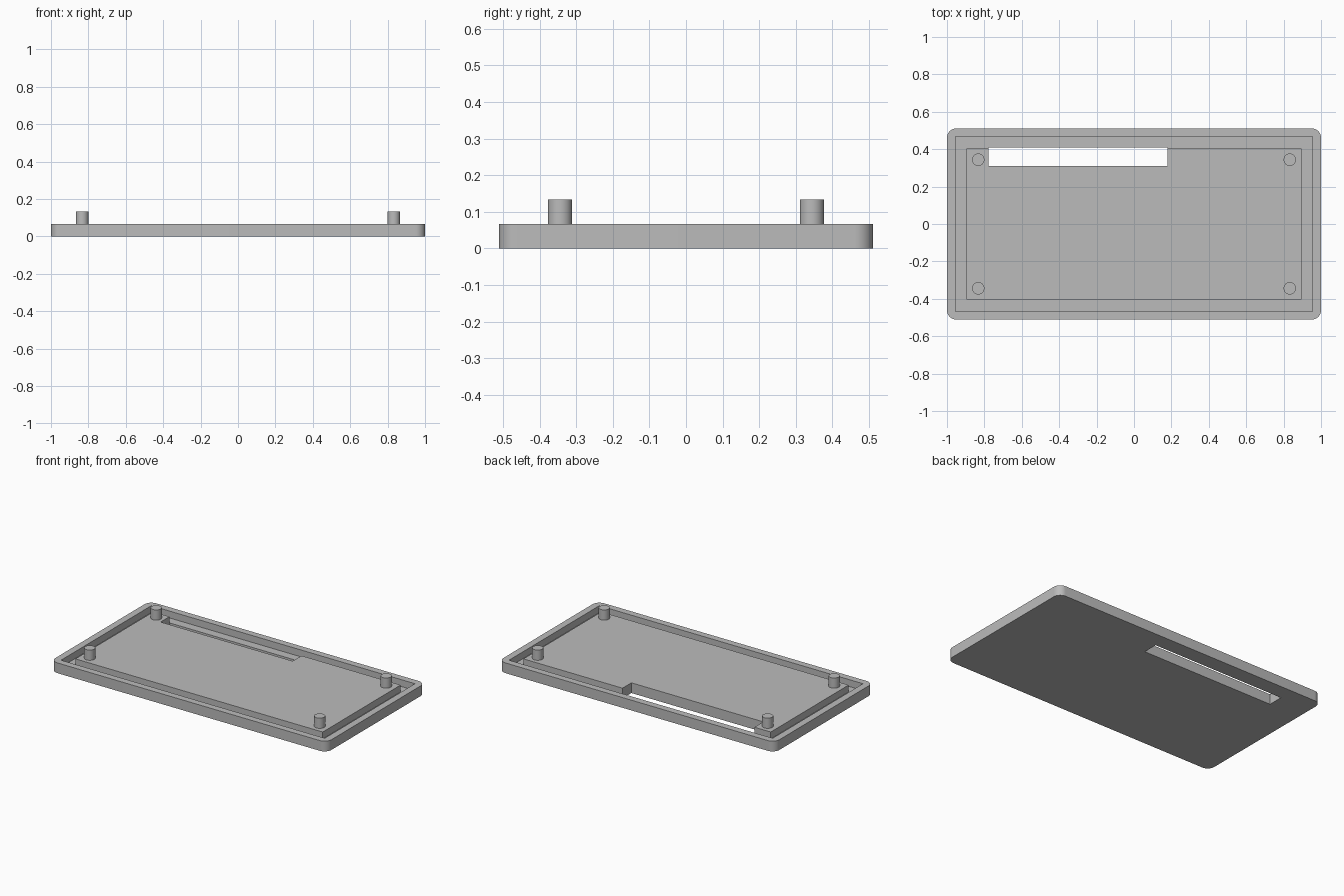
import bpy
import bmesh
from mathutils import Matrix, Vector

if "Cube" in bpy.data.objects:
    bpy.data.objects.remove(bpy.data.objects["Cube"], do_unlink=True)

TOP = 0.067      # plate thickness
FLOOR = 0.022    # bottom of the groove
PIN_TOP = 0.134

grey = bpy.data.materials.new("plain grey")
grey.use_nodes = True
colour = (0.5, 0.5, 0.5, 1)
grey.diffuse_color = colour
grey.node_tree.nodes["Principled BSDF"].inputs["Base Color"].default_value = colour


def finish(bm, name):
    mesh = bpy.data.meshes.new(name)
    bm.to_mesh(mesh)
    bm.free()
    mesh.materials.append(grey)
    obj = bpy.data.objects.new(name, mesh)
    bpy.context.collection.objects.link(obj)
    return obj


def box(name, x0, x1, y0, y1, z0, z1, radius=0):
    """Box between limits, with optional rounded upright corners."""
    bm = bmesh.new()
    centre = Vector((x0 + x1, y0 + y1, z0 + z1)) / 2
    size = (x1 - x0, y1 - y0, z1 - z0, 1)
    bmesh.ops.create_cube(bm, size=1, matrix=Matrix.Translation(centre) @ Matrix.Diagonal(size))
    if radius:
        upright = [e for e in bm.edges
                   if abs(e.verts[0].co.z - e.verts[1].co.z) > 0.01]
        bmesh.ops.bevel(bm, geom=upright, offset=radius, segments=10,
                        profile=0.5, affect='EDGES')
    return finish(bm, name)


def combine(target, helper, operation):
    """Apply a boolean and discard the helper shape."""
    mod = target.modifiers.new("combine", 'BOOLEAN')
    mod.operation = operation
    mod.solver = 'EXACT'
    mod.object = helper
    helper.hide_render = True
    bpy.context.view_layer.objects.active = target
    bpy.ops.object.modifier_apply(modifier=mod.name)
    bpy.data.objects.remove(helper, do_unlink=True)


def smooth(obj):
    bpy.ops.object.select_all(action='DESELECT')
    obj.select_set(True)
    bpy.context.view_layer.objects.active = obj
    bpy.ops.object.shade_smooth_by_angle(angle=0.6)


# Base plate: rounded slab, pocket, raised centre, then the long slot
plate = box("base_plate", -1, 1, -0.511, 0.511, 0, TOP, radius=0.05)
combine(plate, box("pocket", -0.955, 0.955, -0.467, 0.467, FLOOR, 0.2), 'DIFFERENCE')
combine(plate, box("centre", -0.896, 0.896, -0.403, 0.403, 0.01, TOP), 'UNION')
combine(plate, box("slot", -0.778, 0.178, 0.311, 0.41, -0.1, 0.2), 'DIFFERENCE')
smooth(plate)

# Four locating pins near the corners
for side, x in (("right", -0.833), ("left", 0.833)):
    for end, y in (("front", -0.344), ("back", 0.344)):
        bm = bmesh.new()
        height = PIN_TOP - FLOOR
        bmesh.ops.create_cone(bm, cap_ends=True, segments=40, radius1=0.033,
                              radius2=0.033, depth=height,
                              matrix=Matrix.Translation((x, y, FLOOR + height / 2)))
        smooth(finish(bm, f"{end}_{side}_pin"))
